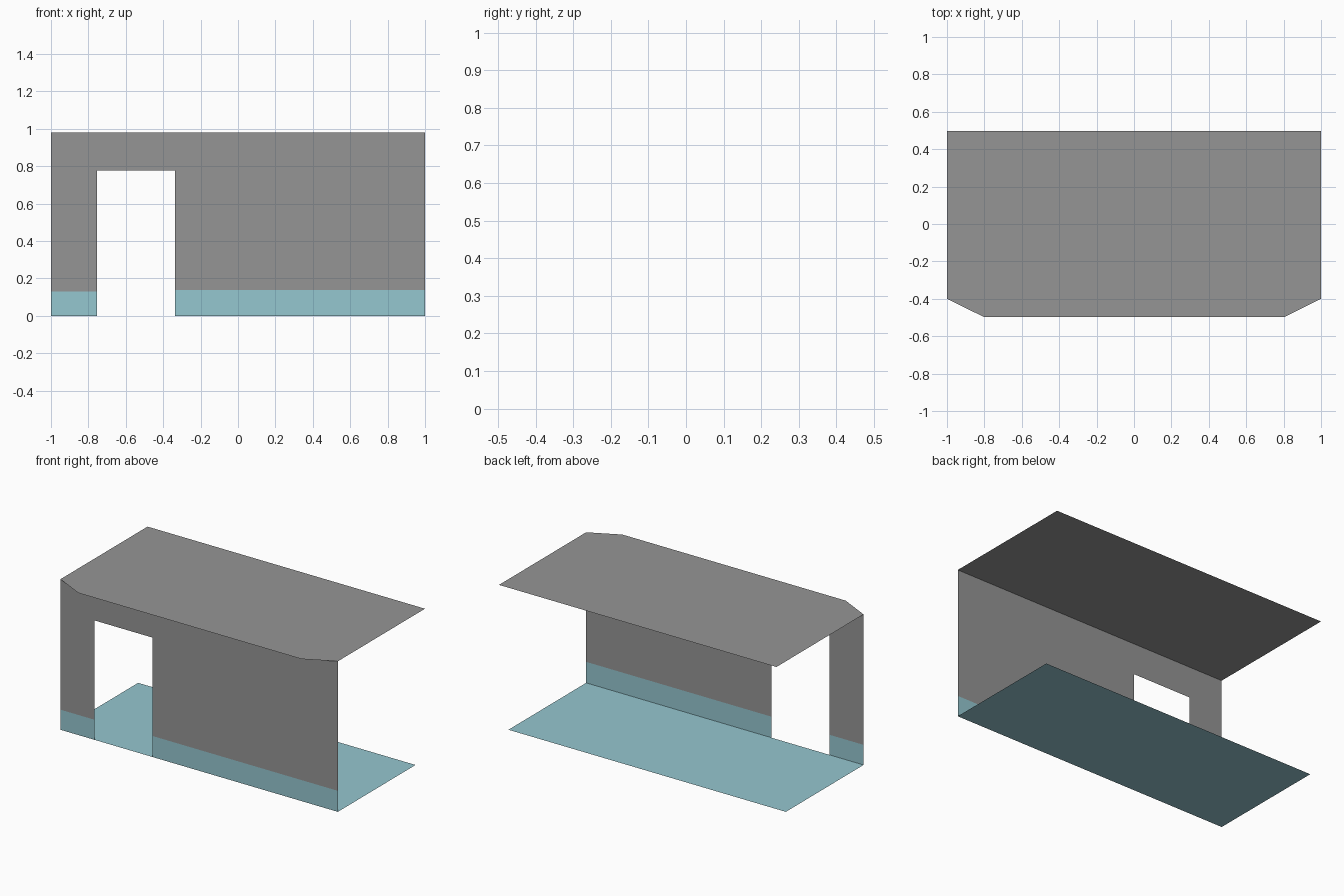
import bpy

if "Cube" in bpy.data.objects:
    bpy.data.objects.remove(bpy.data.objects["Cube"])

TOP = 0.981      # roof height
FRONT = -0.40    # wall plane
DOOR_L, DOOR_R, DOOR_TOP = -0.755, -0.337, 0.778
BAND_L, BAND_R = 0.131, 0.137   # painted band heights beside the door


def paint(name, r, g, b):
    mat = bpy.data.materials.new(name)
    mat.diffuse_color = (r, g, b, 1)
    mat.use_nodes = True
    mat.node_tree.nodes["Principled BSDF"].inputs["Base Color"].default_value = mat.diffuse_color
    return mat


teal = paint("teal_paint", 0.30, 0.57, 0.63)
grey = paint("grey_paint", 0.30, 0.30, 0.30)


def sheet(name, outline, place, mat):
    """Single flat face from a 2D outline; place maps 2D to 3D."""
    mesh = bpy.data.meshes.new(name)
    mesh.from_pydata([place(a, b) for a, b in outline], [], [range(len(outline))])
    mesh.materials.append(mat)
    obj = bpy.data.objects.new(name, mesh)
    bpy.context.collection.objects.link(obj)
    return obj


def rect(x0, y0, x1, y1):
    return [(x0, y0), (x1, y0), (x1, y1), (x0, y1)]


def level(z):
    return lambda x, y: (x, y, z)


def upright(x, z):
    return (x, FRONT, z)


# Floor
sheet("floor", rect(-1, FRONT, 1, 0.40), level(0), teal)

# Roof with clipped front corners
sheet("roof", [(-1, 0.497), (-1, FRONT), (-0.803, -0.497), (0.806, -0.497),
               (1, FRONT), (1, 0.497)], level(TOP), grey)

# Front wall around the doorway
sheet("front_wall", [(-1, BAND_L), (DOOR_L, BAND_L), (DOOR_L, DOOR_TOP),
                     (DOOR_R, DOOR_TOP), (DOOR_R, BAND_R), (1, BAND_R),
                     (1, TOP), (-1, TOP)], upright, grey)

# Painted band at the foot of the wall
sheet("wall_band_left", rect(-1, 0, DOOR_L, BAND_L), upright, teal)
sheet("wall_band_right", rect(DOOR_R, 0, 1, BAND_R), upright, teal)
